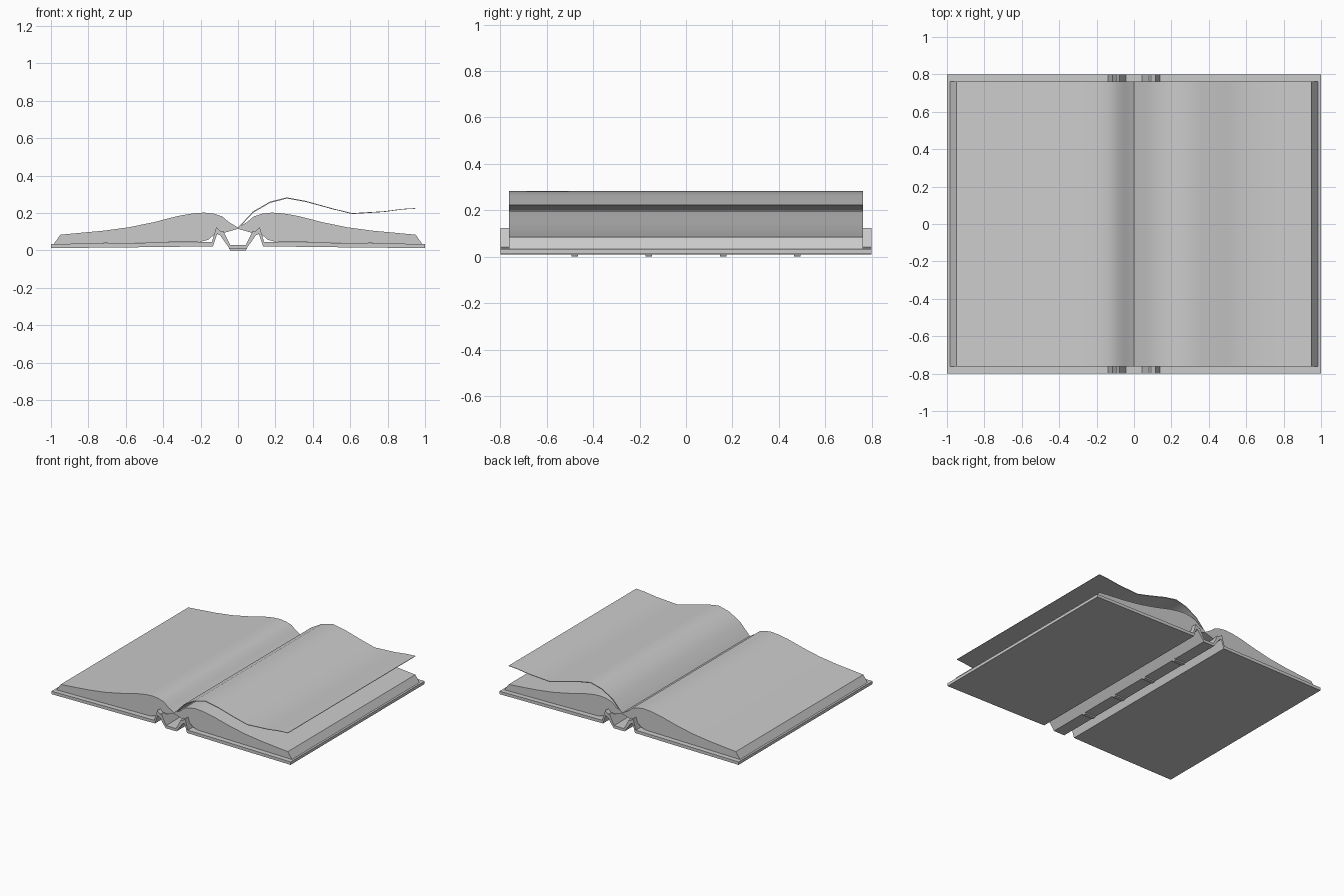
import bpy, bmesh
from math import radians

if "Cube" in bpy.data.objects:
    bpy.data.objects.remove(bpy.data.objects["Cube"])


def mirrored(half):
    """Right-hand profile plus its reflection across x = 0."""
    return half + [(-x, z) for x, z in reversed(half)]


def extrude_profile(name, pts, half_len, y=0.0, smooth=False):
    """Closed x-z profile extruded along y."""
    bm = bmesh.new()
    vs = [bm.verts.new((x, y - half_len, z)) for x, z in pts]
    face = bm.faces.new(vs)
    res = bmesh.ops.extrude_face_region(bm, geom=[face])
    moved = [g for g in res["geom"] if isinstance(g, bmesh.types.BMVert)]
    bmesh.ops.translate(bm, verts=moved, vec=(0, 2 * half_len, 0))
    bmesh.ops.recalc_face_normals(bm, faces=bm.faces)
    me = bpy.data.meshes.new(name)
    bm.to_mesh(me)
    bm.free()
    ob = bpy.data.objects.new(name, me)
    bpy.context.collection.objects.link(ob)
    if smooth:
        bpy.ops.object.select_all(action='DESELECT')
        ob.select_set(True)
        bpy.context.view_layer.objects.active = ob
        bpy.ops.object.shade_smooth_by_angle(angle=radians(30))
    return ob


# Cover: boards, folded hinges and spine in one continuous section
cover_top = [(0.042, 0.03), (0.08, 0.105), (0.092, 0.102), (0.116, 0.124),
             (0.14, 0.044), (0.4, 0.042), (1.0, 0.034)]
cover_bottom = [(1.0, 0.012), (0.4, 0.018), (0.134, 0.022),
                (0.112, 0.088), (0.095, 0.08), (0.046, 0.01)]
extrude_profile("cover", mirrored(cover_top + cover_bottom), 0.8)

# Raised bands under the spine
band = [(-0.05, 0.014), (-0.042, 0.0), (0.042, 0.0), (0.05, 0.014)]
for i in range(4):
    extrude_profile(f"spine_band_{i + 1}", band, 0.014, y=-0.48 + 0.32 * i)

# Page blocks on both sides, meeting at the gutter
block = [(0, 0.122), (0.05, 0.152), (0.085, 0.182), (0.13, 0.196), (0.18, 0.202),
         (0.24, 0.198), (0.32, 0.184), (0.45, 0.151), (0.58, 0.124),
         (0.72, 0.105), (0.95, 0.084), (0.985, 0.034), (0.4, 0.043),
         (0.2, 0.046), (0.16, 0.056), (0.13, 0.082), (0.08, 0.092), (0, 0.115)]
for side, s in (("right", 1), ("left", -1)):
    extrude_profile(f"{side}_pages", [(s * x, z) for x, z in block], 0.762, smooth=True)

# Single lifted page
top = [(0, 0.122), (0.08, 0.208), (0.17, 0.26), (0.26, 0.283), (0.36, 0.265),
       (0.5, 0.226), (0.61, 0.199), (0.78, 0.209), (0.88, 0.222), (0.95, 0.226)]
under = [(x + 0.001, z - 0.007 * (1 - 0.6 * x)) for x, z in reversed(top)]
extrude_profile("lifted_page", top + under, 0.762, smooth=True)
